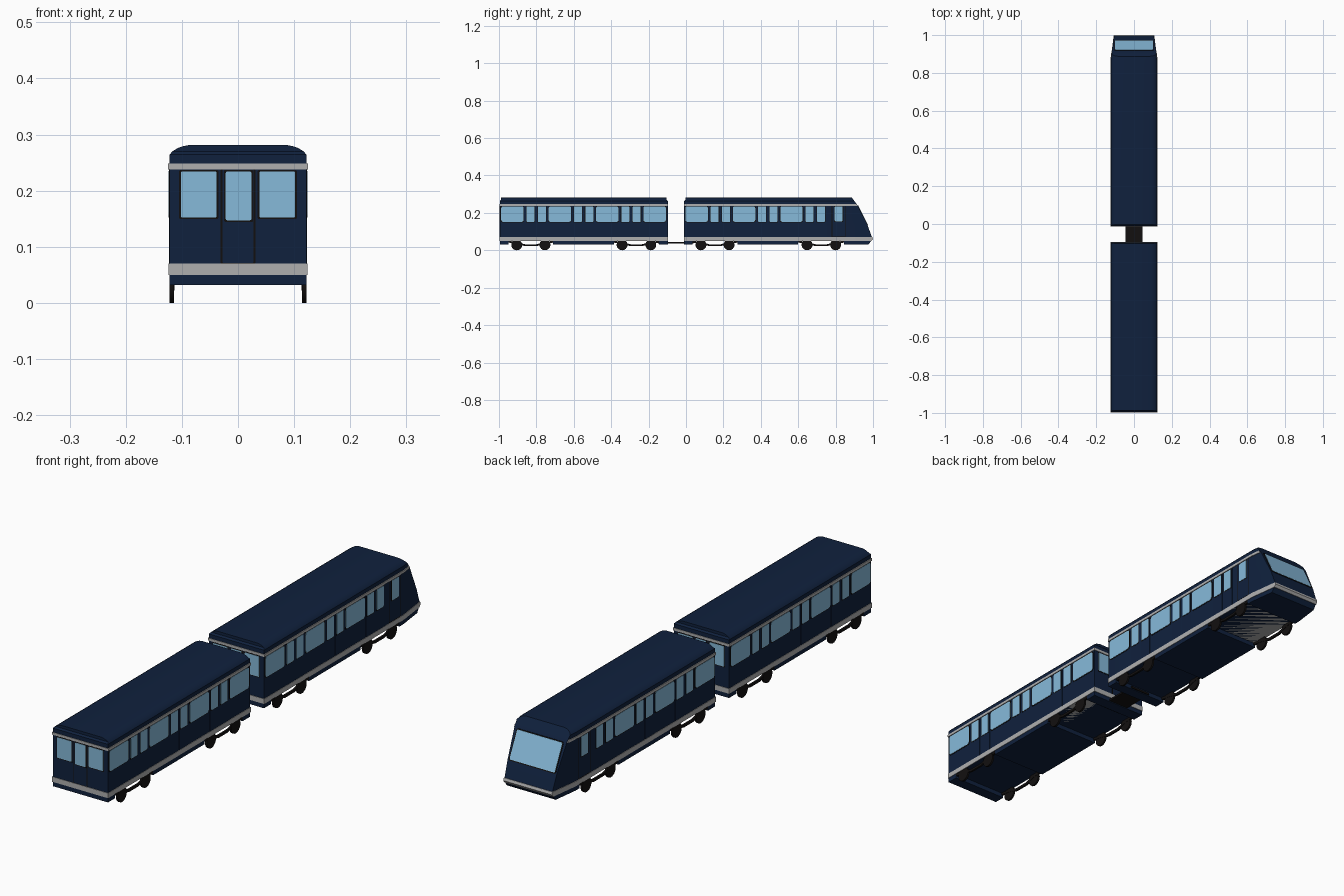
import bpy, bmesh, math

if "Cube" in bpy.data.objects:
    bpy.data.objects.remove(bpy.data.objects["Cube"])


def material(name, rgb):
    m = bpy.data.materials.new(name)
    m.diffuse_color = (*rgb, 1)
    m.use_nodes = True
    m.node_tree.nodes["Principled BSDF"].inputs["Base Color"].default_value = m.diffuse_color
    return m


NAVY = material("navy_paint", (0.005, 0.015, 0.047))
GLASS = material("window_glass", (0.24, 0.49, 0.70))
GREY = material("stripe_grey", (0.43, 0.43, 0.43))
BLACK = material("black_metal", (0.006, 0.005, 0.005))

W = 0.122
REAR, FRONT = (-0.995, -0.097), (-0.01, None)      # None = sloped nose end
NOSE = [(0.03, 0.975), (0.06, 0.998), (0.13, 0.972), (0.24, 0.918), (0.28, 0.888)]


def nose_y(z):
    for (z0, y0), (z1, y1) in zip(NOSE, NOSE[1:]):
        if z <= z1:
            return y0 + (y1 - y0) * (z - z0) / (z1 - z0)
    return NOSE[-1][1]


def taper(w, y):
    return w - max(0, y - 0.87) * 0.13


def make(name, bm, mat, smooth=False):
    bmesh.ops.recalc_face_normals(bm, faces=bm.faces[:])
    me = bpy.data.meshes.new(name)
    bm.to_mesh(me)
    bm.free()
    ob = bpy.data.objects.new(name, me)
    bpy.context.collection.objects.link(ob)
    me.materials.append(mat)
    if smooth:
        bpy.context.view_layer.objects.active = ob
        ob.select_set(True)
        bpy.ops.object.shade_smooth_by_angle(angle=math.radians(35))
        ob.select_set(False)
    return ob


def shell(name, rows, y0, y1, mat, grow=0.0, nose_grow=0.0):
    """Loft a mirrored (half width, z) section along y; y1=None follows the nose."""
    bm = bmesh.new()
    stations = []
    for k in range(3 if y1 is None else 2):
        pairs = []
        for w, z in rows:
            inset = 0.007 if z > 0.265 else 0
            if k == 0:
                y = y0 - grow + inset
            elif y1 is None:
                y = 0.87 if k == 1 else nose_y(z) + nose_grow
            else:
                y = y1 + grow - inset
            x = taper(w, y)
            pairs.append((bm.verts.new((-x, y, z)), bm.verts.new((x, y, z))))
        stations.append(pairs)
    for a, b in zip(stations, stations[1:]):
        for i in range(len(rows) - 1):
            for s in (0, 1):
                bm.faces.new((a[i][s], a[i + 1][s], b[i + 1][s], b[i][s]))
        for i in (0, -1):
            bm.faces.new((a[i][0], a[i][1], b[i][1], b[i][0]))
    for st in (stations[0], stations[-1]):
        for p, q in zip(st, st[1:]):
            bm.faces.new((p[0], p[1], q[1], q[0]))
    return make(name, bm, mat, smooth=True)


def plate(name, u0, u1, z0, z1, r, thick, place, mat):
    """Rounded rectangle panel; place(u, z, d) gives the 3D point at depth d."""
    pts = []
    for cu, cz, a0 in ((u1 - r, z1 - r, 0), (u0 + r, z1 - r, 90),
                       (u0 + r, z0 + r, 180), (u1 - r, z0 + r, 270)):
        for k in range(4):
            a = math.radians(a0 + 30 * k)
            pts.append((cu + r * math.cos(a), cz + r * math.sin(a)))
    bm = bmesh.new()
    lo = [bm.verts.new(place(u, z, -0.002)) for u, z in pts]
    hi = [bm.verts.new(place(u, z, thick)) for u, z in pts]
    bm.faces.new(lo)
    bm.faces.new(hi)
    for i in range(len(pts)):
        j = (i + 1) % len(pts)
        bm.faces.new((lo[i], lo[j], hi[j], hi[i]))
    make(name, bm, mat)


def window(name, u0, u1, z0, z1, place, r=0.006):
    plate(name + "_frame", u0 - .003, u1 + .003, z0 - .003, z1 + .003, r, 0.001, place, BLACK)
    plate(name + "_glass", u0, u1, z0, z1, r, 0.002, place, GLASS)


def box(name, x0, x1, y0, y1, z0, z1, mat):
    bm = bmesh.new()
    bmesh.ops.create_cube(bm, size=1)
    for v in bm.verts:
        v.co = ((x0 + x1) / 2 + v.co.x * (x1 - x0), (y0 + y1) / 2 + v.co.y * (y1 - y0),
                (z0 + z1) / 2 + v.co.z * (z1 - z0))
    return make(name, bm, mat)


def side(s):
    return lambda u, z, d: (s * (W + d), u, z)


def end(y, s):
    return lambda u, z, d: (u, y + s * d, z)


# Bodies with rounded roof shoulders, and grey stripes
body_rows = [(W, 0.05), (W, 0.06), (W, 0.13), (W, 0.24), (W, 0.264), (0.117, 0.270),
             (0.107, 0.276), (0.098, 0.279), (0.088, 0.281)]
for car, (y0, y1) in (("rear_car", REAR), ("front_car", FRONT)):
    shell(car + "_body", body_rows, y0, y1, NAVY)
    shell(car + "_lower_stripe", [(W + .002, z) for z in (0.05, 0.06, 0.07)],
          y0, y1, GREY, 0.002, 0.002)
    shell(car + "_upper_stripe", [(W + .003, z) for z in (0.238, 0.248)],
          y0, y1, GREY, 0.002, -0.002)

# Skirts between the wheel openings
for i, (y0, y1) in enumerate([(-0.995, -0.95), (-0.71, -0.385), (-0.145, -0.097),
                              (-0.01, 0.035), (0.275, 0.60), (0.845, None)]):
    shell(f"skirt_{i}", [(W, 0.032), (W, 0.05)], y0, y1, NAVY)

# Side windows and doors: three door bays between four wide windows
for s in (-1, 1):
    for car, off in (("rear_car", 0.0), ("front_car", 0.985)):
        for i in range(4):
            b = off - 0.988 + 0.2535 * i
            if not (off and i == 3):
                window(f"{car}_wide_window_{i}_{s}", b, b + 0.12, 0.152, 0.235, side(s), 0.01)
            if i < 3:
                for k in (0, 1):
                    d = b + 0.128 + 0.061 * k
                    plate(f"{car}_door_{i}_{k}_{s}", d, d + 0.057, 0.07, 0.238, 0.002,
                          0.0007, side(s), NAVY)
                    window(f"{car}_door_window_{i}_{k}_{s}", d + 0.007, d + 0.05,
                           0.152, 0.235, side(s), 0.004)
    # Cab door
    plate(f"cab_door_gap_{s}", 0.779, 0.853, 0.07, 0.238, 0.002, 0.0005, side(s), BLACK)
    plate(f"cab_door_{s}", 0.782, 0.85, 0.073, 0.238, 0.002, 0.0008, side(s), NAVY)
    window(f"cab_door_window_{s}", 0.795, 0.838, 0.155, 0.235, side(s), 0.004)

# Flat ends: two windows and a gangway door each
for name, y, s in (("tail", -0.995, -1), ("rear_car_inner", -0.097, 1), ("front_car_inner", -0.01, -1)):
    p = end(y, s)
    plate(name + "_door_gap", -0.031, 0.031, 0.07, 0.238, 0.002, 0.0005, p, BLACK)
    plate(name + "_door", -0.028, 0.028, 0.071, 0.238, 0.002, 0.0008, p, NAVY)
    window(name + "_door_window", -0.022, 0.024, 0.147, 0.234, p, 0.003)
    for k in (-1, 1):
        c = 0.07 * k
        window(f"{name}_window_{k}", c - 0.032, c + 0.032, 0.152, 0.234, p, 0.003)

# Windshield on the sloped nose
slope = lambda u, z, d: (u, nose_y(z) + d, z)
plate("windshield_frame", -0.104, 0.104, 0.132, 0.2395, 0.005, 0.002, slope, BLACK)
plate("windshield_glass", -0.1, 0.1, 0.136, 0.237, 0.005, 0.003, slope, GLASS)

# Wheels with dipped side bars joining each pair
for i, (a, b) in enumerate([(-0.905, -0.754), (-0.342, -0.188), (0.08, 0.23), (0.647, 0.80)]):
    for s in (-1, 1):
        for y in (a, b):
            bpy.ops.mesh.primitive_cylinder_add(vertices=24, radius=0.029, depth=0.008,
                                                location=(s * 0.118, y, 0.029),
                                                rotation=(0, math.pi / 2, 0))
            wheel = bpy.context.object
            wheel.name = f"wheel_{i}_{s}"
            wheel.data.materials.append(BLACK)
            bpy.ops.object.shade_smooth_by_angle(angle=math.radians(35))
        c = (a + b) / 2
        path = [(a - 0.05, 0.042), (a, 0.034), (c - 0.03, 0.022), (c + 0.03, 0.022),
                (b, 0.034), (b + 0.05, 0.042)]
        bm = bmesh.new()
        rings = [[bm.verts.new((s * x, y, z + h)) for x, h in
                  ((0.113, 0), (0.121, 0), (0.121, 0.01), (0.113, 0.01))] for y, z in path]
        for p, q in zip(rings, rings[1:]):
            for k in range(4):
                bm.faces.new((p[k], p[(k + 1) % 4], q[(k + 1) % 4], q[k]))
        bm.faces.new(rings[0])
        bm.faces.new(rings[-1])
        make(f"bogie_bar_{i}_{s}", bm, BLACK)

# Coupling plate between the cars
box("coupling_plate", -0.045, 0.045, -0.15, 0.04, 0.035, 0.043, BLACK)
